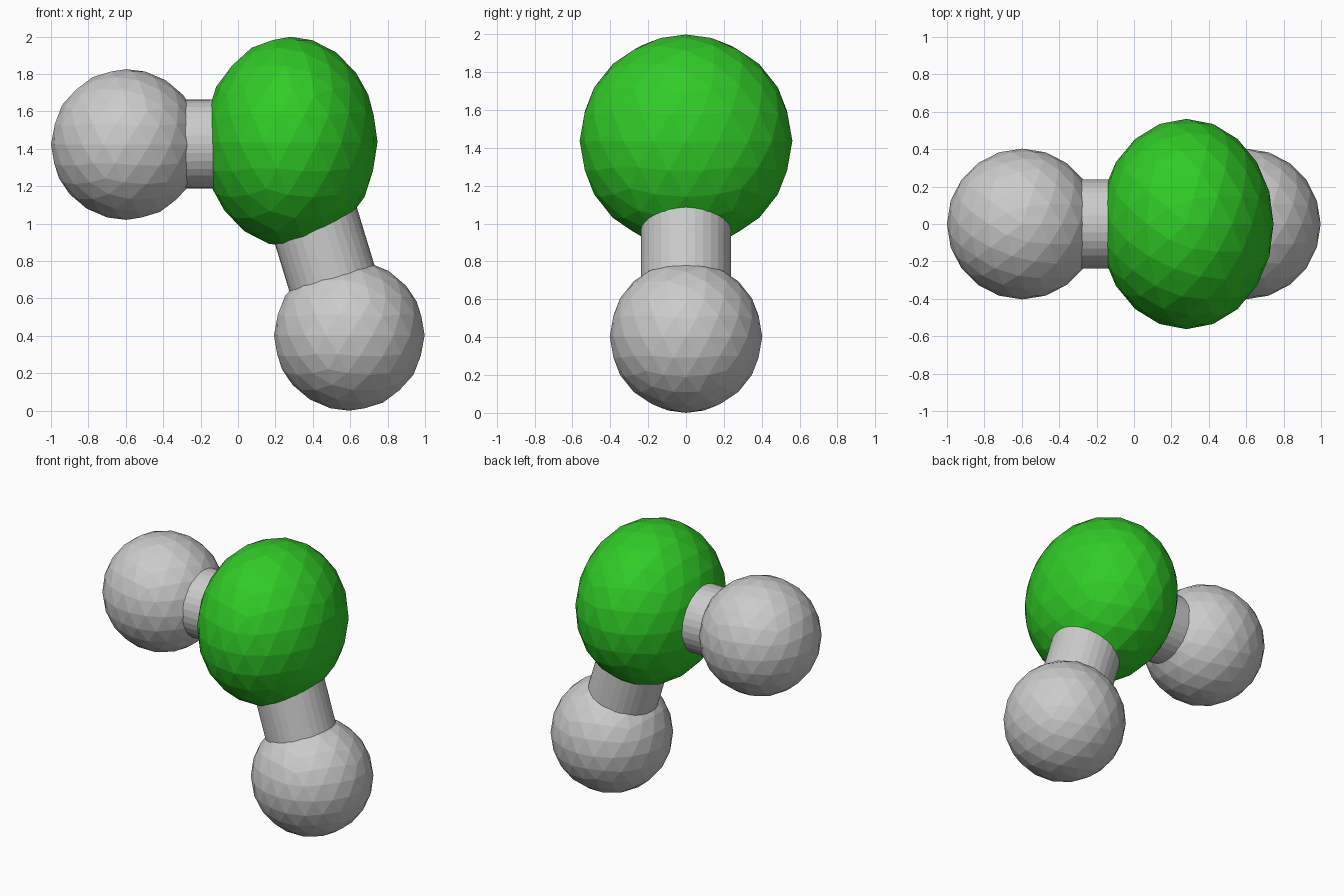
import bpy
from mathutils import Vector

if "Cube" in bpy.data.objects:
    bpy.data.objects.remove(bpy.data.objects["Cube"])

green = bpy.data.materials.new("green")
green.diffuse_color = (0.03, 0.6, 0.02, 1)
green.use_nodes = True
green.node_tree.nodes["Principled BSDF"].inputs["Base Color"].default_value = green.diffuse_color


def ball(name, center, size):
    bpy.ops.mesh.primitive_ico_sphere_add(subdivisions=3, radius=1, location=center)
    ob = bpy.context.object
    ob.name = name
    ob.scale = size
    return ob


def rod(name, a, b, radius):
    a, b = Vector(a), Vector(b)
    bpy.ops.mesh.primitive_cylinder_add(vertices=32, radius=radius,
                                        depth=(b - a).length, location=(a + b) / 2)
    ob = bpy.context.object
    ob.name = name
    ob.rotation_euler = (b - a).to_track_quat('Z', 'Y').to_euler()
    return ob


CORE = (0.28, 0, 1.437)
SIDE = (-0.597, 0, 1.423)
LOWER = (0.595, 0, 0.403)

# Large flattened centre ball
core = ball("centre_ball", CORE, (0.466, 0.562, 0.562))
core.data.materials.append(green)

# Two small balls
ball("side_ball", SIDE, (0.403,) * 3)
ball("lower_ball", LOWER, (0.403,) * 3)

# Connecting rods
rod("side_rod", SIDE, (CORE[0], 0, SIDE[2] + 0.004), 0.238)
rod("lower_rod", LOWER, CORE, 0.238)
